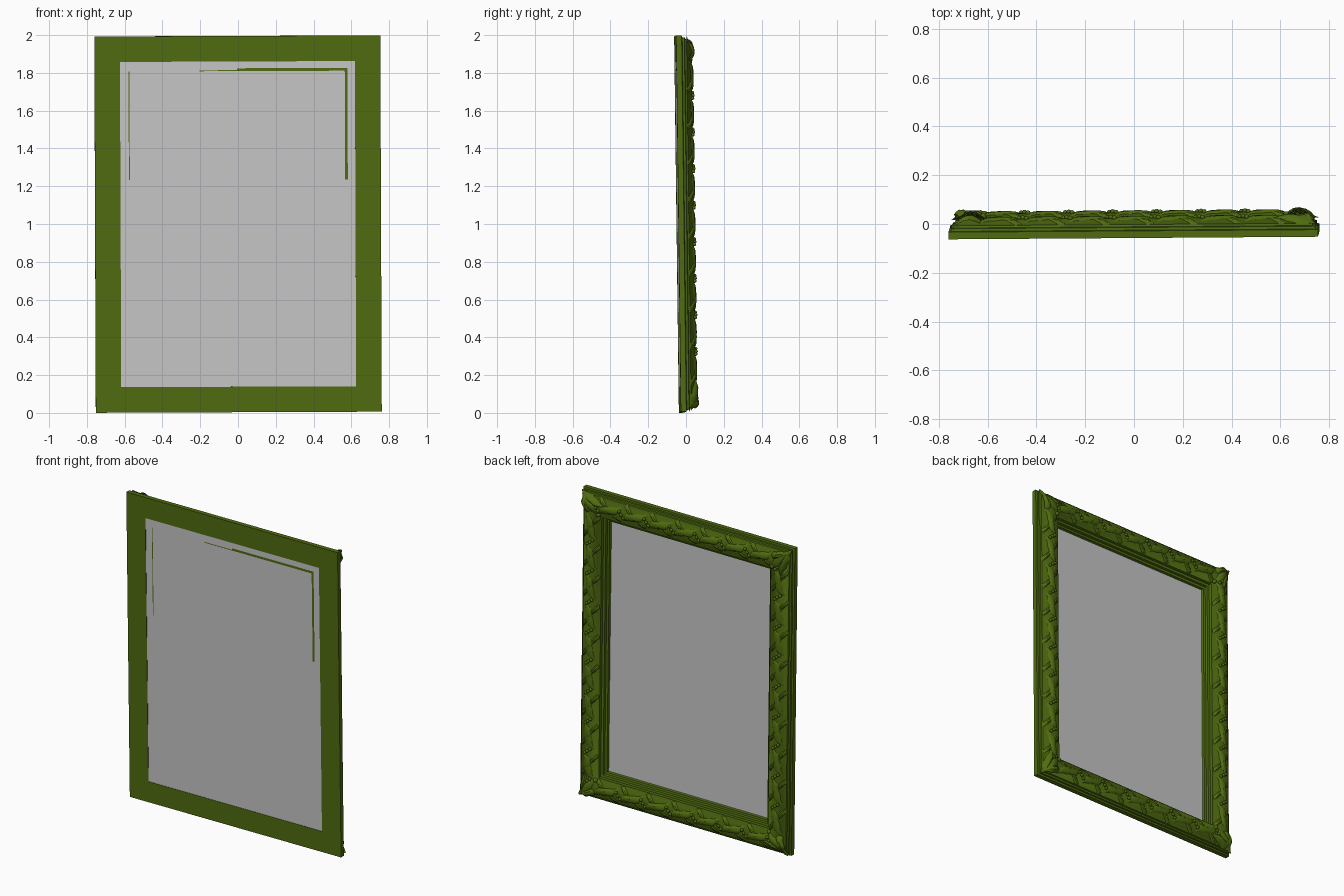
import bpy, bmesh, math
from mathutils import Matrix, Vector, Euler

cube = bpy.data.objects.get("Cube")
if cube:
    bpy.data.objects.remove(cube)

HALF_W, HALF_H = 0.757, 0.996
# The whole frame leans very slightly
LEAN = Matrix.Translation((0, 0, 1)) @ Euler((0.0125, -0.004, 0.007)).to_matrix().to_4x4()


def material(name, color):
    m = bpy.data.materials.new(name)
    m.use_nodes = True
    m.diffuse_color = (*color, 1)
    bsdf = m.node_tree.nodes["Principled BSDF"]
    bsdf.inputs["Base Color"].default_value = (*color, 1)
    bsdf.inputs["Roughness"].default_value = 0.7
    return m


green = material("olive_green", (0.08, 0.15, 0.005))
grey = material("light_grey", (0.57, 0.57, 0.57))


def finish(bm, name, mat, smooth=False):
    mesh = bpy.data.meshes.new(name)
    bm.transform(LEAN)
    bm.to_mesh(mesh)
    bm.free()
    mesh.materials.append(mat)
    obj = bpy.data.objects.new(name, mesh)
    bpy.context.collection.objects.link(obj)
    if smooth:
        bpy.ops.object.select_all(action='DESELECT')
        obj.select_set(True)
        bpy.context.view_layer.objects.active = obj
        bpy.ops.object.shade_smooth_by_angle(angle=math.radians(40))
    return obj


# Point on one side: s along the side, u inward from the outer edge, y depth
def place(side, s, u, y):
    a = side * math.pi / 2
    half = HALF_H if side % 2 == 0 else HALF_W
    n = Vector((math.sin(a), 0, math.cos(a)))
    t = Vector((math.cos(a), 0, -math.sin(a)))
    return n * (half - u) + t * s + Vector((0, y, 0))


# Crown height of the rounded band that carries the carving
def crown(u):
    return max(0.012, 0.036 - 0.024 * ((u - 0.085) / 0.057) ** 2)


# Moulding: stepped profile swept round the rectangle with mitred corners
profile = [(0, -0.045), (0, -0.016), (0.01, -0.013), (0.011, -0.002),
           (0.02, 0.001), (0.023, 0.010)]
profile += [(0.028 + 0.0143 * i, crown(0.028 + 0.0143 * i)) for i in range(9)]
profile += [(0.151, 0.012), (0.153, -0.005), (0.167, -0.008), (0.17, -0.022),
            (0.182, -0.026), (0.185, -0.041), (0.135, -0.041), (0.135, -0.045)]
bm = bmesh.new()
rings = []
for sx, sz in ((1, 1), (1, -1), (-1, -1), (-1, 1)):
    rings.append([bm.verts.new((sx * (HALF_W - u), y, sz * (HALF_H - u))) for u, y in profile])
count = len(profile)
for k in range(4):
    a, b = rings[k], rings[(k + 1) % 4]
    for i in range(count):
        j = (i + 1) % count
        bm.faces.new((a[i], a[j], b[j], b[i]))
bmesh.ops.recalc_face_normals(bm, faces=bm.faces)
finish(bm, "frame_moulding", green, True)


def plate(bm, x0, x1, z0, z1, y):
    bm.faces.new([bm.verts.new(p) for p in
                  ((x0, y, z0), (x1, y, z0), (x1, y, z1), (x0, y, z1))])


# Flat panel set just behind the frame front
bm = bmesh.new()
plate(bm, -HALF_W + 0.133, HALF_W - 0.133, -HALF_H + 0.133, HALF_H - 0.133, -0.0425)
finish(bm, "panel", grey)

# Narrow slivers of the inner lip showing on the panel front
bm = bmesh.new()
plate(bm, -0.003, 0.582, 0.81, 0.825, -0.0435)
plate(bm, -0.2, -0.003, 0.81, 0.815, -0.0435)
plate(bm, 0.568, 0.582, 0.235, 0.81, -0.0435)
plate(bm, -0.577, -0.572, 0.235, 0.81, -0.0435)
finish(bm, "lip_slivers", green)


# Carved leaf: ribbed, scalloped shell lying on the crown of the moulding
def leaf(bm, side, s0, u0, angle, length, width, bend=0.0, lift=0.014):
    rows = []
    c, d = math.cos(angle), math.sin(angle)
    for i in range(13):
        t = i / 12
        swell = max(0.04, math.sin(math.pi * t)) ** 0.7
        w = width * swell * (1 + 0.15 * math.cos(6 * math.pi * t))
        row = []
        for k in range(7):
            v = (k - 3) / 3
            along = (t - 0.5) * length
            across = v * w + bend * math.sin(2 * math.pi * t)
            s, u = s0 + along * c - across * d, u0 + along * d + across * c
            rib = -0.003 if k == 3 else 0
            y = crown(u) - 0.003 + (lift * (1 - v * v) + rib) * swell
            row.append(bm.verts.new(place(side, s, u, y)))
        rows.append(row)
    for a, b in zip(rows, rows[1:]):
        for k in range(6):
            f = bm.faces.new((a[k], a[k + 1], b[k + 1], b[k]))
            f.normal_update()
            if f.normal.y < 0:
                f.normal_flip()


def berry(bm, side, s, u, r):
    p = place(side, s, u, crown(u) + r * 0.4)
    bmesh.ops.create_icosphere(bm, subdivisions=2, radius=r, matrix=Matrix.Translation(p))


# Twisting leaves and berries along each side
names = ["top_carving", "left_carving", "bottom_carving", "right_carving"]
for side, name in enumerate(names):
    bm = bmesh.new()
    vertical = side % 2
    steps = 9 if vertical else 7
    span = 2 * ((HALF_H if vertical else HALF_W) - 0.125)
    pitch = span / steps
    for i in range(steps):
        s = -span / 2 + pitch * (i + 0.5)
        leaf(bm, side, s, 0.083, math.radians(28), 0.2, 0.03, 0.012)
        leaf(bm, side, s + 0.05, 0.046, math.radians(-25), 0.085, 0.015, 0.004, 0.011)
        leaf(bm, side, s - 0.05, 0.122, math.radians(-25), 0.085, 0.015, 0.004, 0.011)
        for k in (-1, 0, 1):
            berry(bm, side, s + pitch / 2 + 0.014 * k, 0.085 - 0.018 * k, 0.01)
    finish(bm, name, green, True)

# Corner foliage: one diagonal leaf flanked by two spreading leaves
bm = bmesh.new()
for side in range(4):
    end = HALF_H if side % 2 else HALF_W
    leaf(bm, side, end - 0.078, 0.078, math.radians(-45), 0.2, 0.034, 0, 0.018)
    leaf(bm, side, end - 0.095, 0.05, math.radians(-12), 0.17, 0.024, 0.005, 0.022)
    leaf(bm, side, end - 0.05, 0.095, math.radians(-78), 0.17, 0.024, -0.005, 0.022)
    berry(bm, side, end - 0.135, 0.135, 0.014)
finish(bm, "corner_foliage", green, True)
